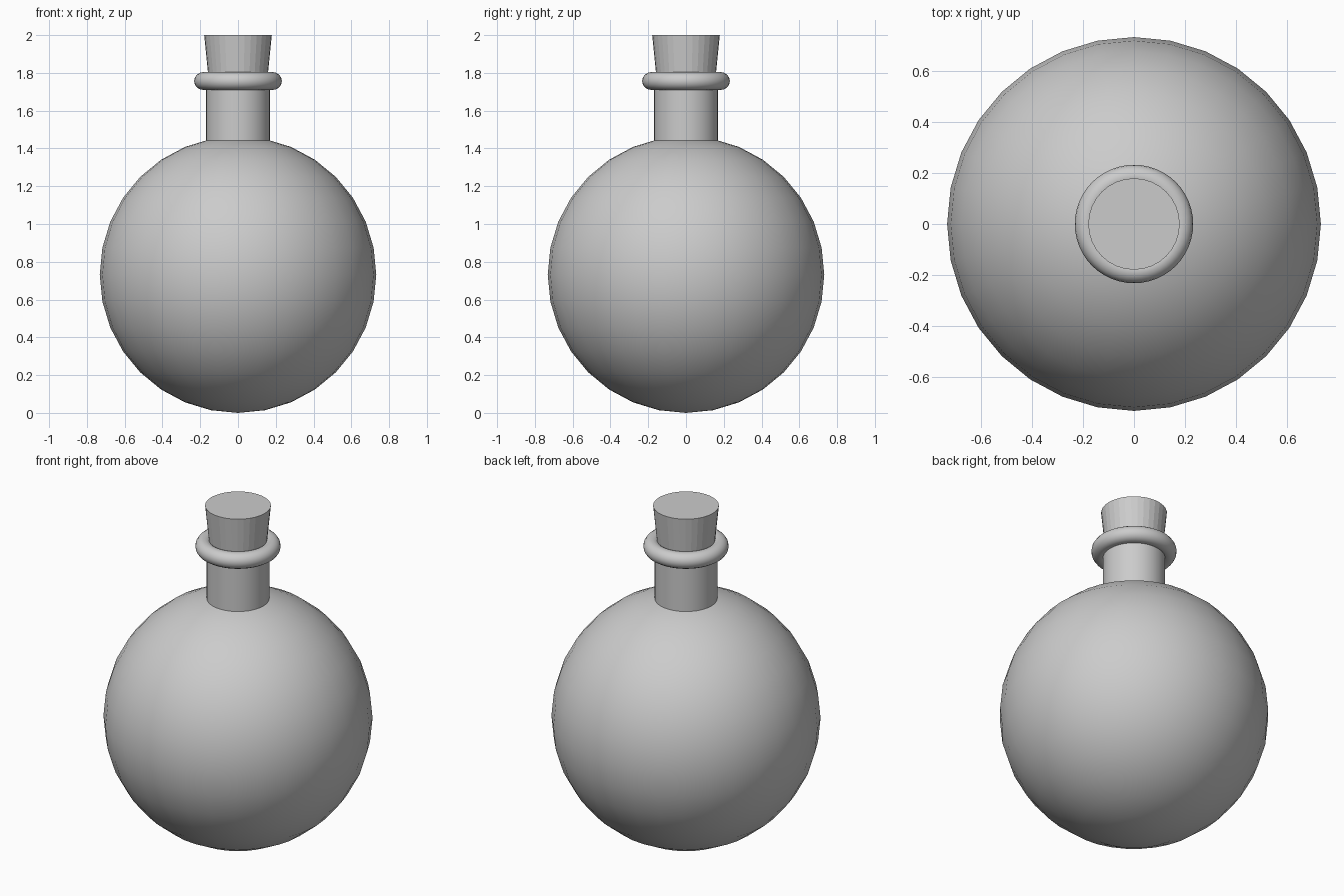
import bpy
import math

if "Cube" in bpy.data.objects:
    bpy.data.objects.remove(bpy.data.objects["Cube"])


def finish(name, smooth=True):
    ob = bpy.context.object
    ob.name = name
    if smooth:
        bpy.ops.object.shade_smooth_by_angle(angle=math.radians(40))
    return ob


# Round flask body
R = 0.732
bpy.ops.mesh.primitive_uv_sphere_add(segments=32, ring_count=16, radius=R, location=(0, 0, R))
finish("flask_body")

# Straight neck, rooted inside the body
z0, z1 = 1.38, 1.77
bpy.ops.mesh.primitive_cylinder_add(vertices=32, radius=0.17, depth=z1 - z0,
                                    location=(0, 0, (z0 + z1) / 2))
finish("neck")

# Rounded lip around the mouth
bpy.ops.mesh.primitive_torus_add(major_segments=48, minor_segments=16, major_radius=0.185,
                                 minor_radius=0.047, location=(0, 0, 1.757))
finish("lip_ring")

# Tapered stopper with flat facets
z0, z1 = 1.72, 2.0
bpy.ops.mesh.primitive_cone_add(vertices=32, radius1=0.151, radius2=0.179, depth=z1 - z0,
                                location=(0, 0, (z0 + z1) / 2))
finish("cork_stopper", smooth=False)
